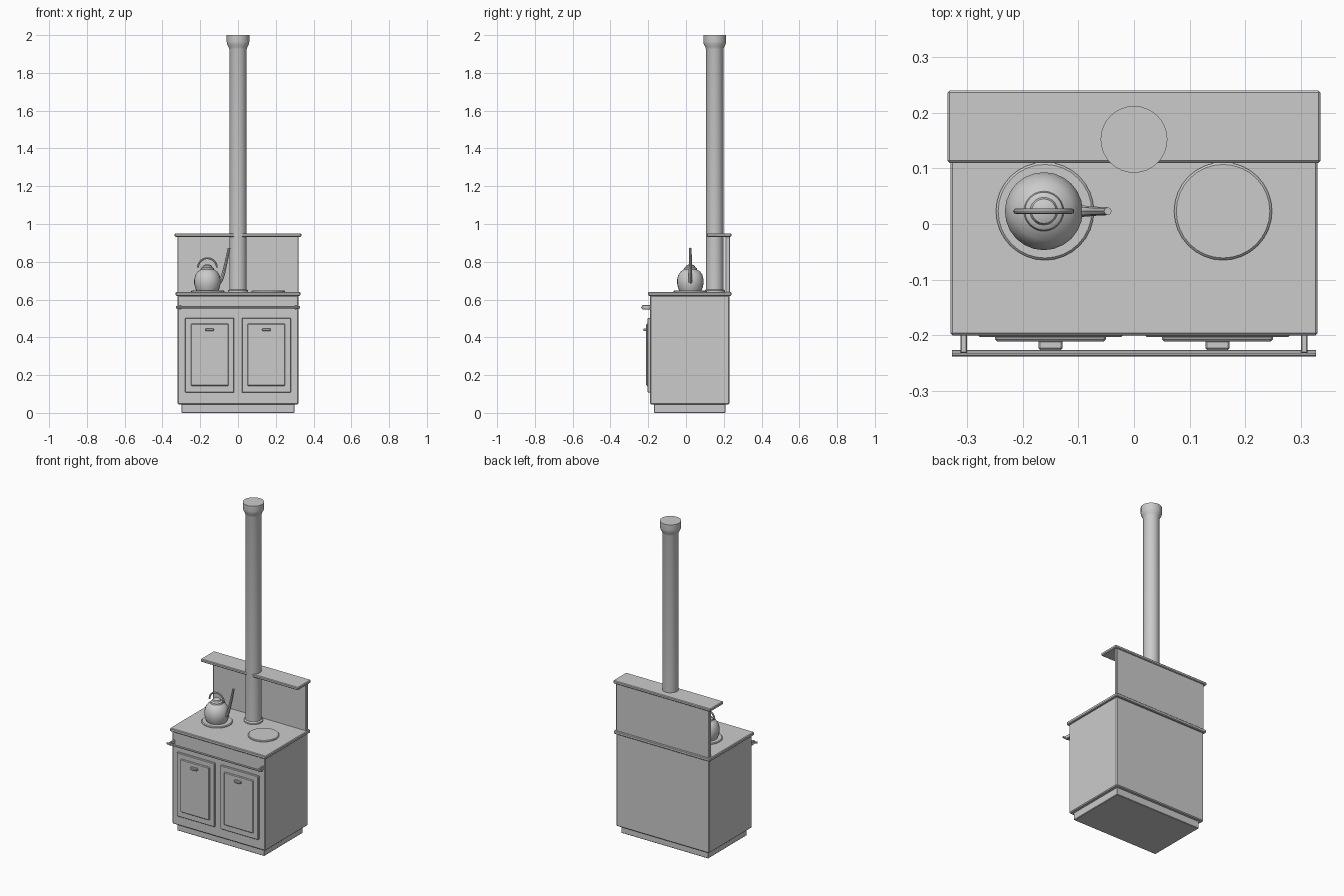
import bpy, bmesh
from math import pi, sin, cos, radians

if "Cube" in bpy.data.objects:
    bpy.data.objects.remove(bpy.data.objects["Cube"])


def finish(name, bm):
    bmesh.ops.recalc_face_normals(bm, faces=bm.faces)
    me = bpy.data.meshes.new(name)
    bm.to_mesh(me)
    bm.free()
    ob = bpy.data.objects.new(name, me)
    bpy.context.collection.objects.link(ob)
    return ob


def smooth(ob, angle=40):
    bpy.ops.object.select_all(action='DESELECT')
    bpy.context.view_layer.objects.active = ob
    ob.select_set(True)
    bpy.ops.object.shade_smooth_by_angle(angle=radians(angle))


def box(name, x, y, z, bevel=0.003):
    """Bevelled box from (min, max) ranges."""
    bm = bmesh.new()
    bmesh.ops.create_cube(bm, size=1)
    for v in bm.verts:
        v.co = [r[0] + (c + 0.5) * (r[1] - r[0]) for r, c in zip((x, y, z), v.co)]
    ob = finish(name, bm)
    if bevel:
        m = ob.modifiers.new("bevel", 'BEVEL')
        m.width, m.segments = bevel, 1
    return ob


def lathe(name, x, y, profile, n=24):
    """Revolve (radius, z) points around a vertical axis, capped."""
    bm = bmesh.new()
    rings = [[bm.verts.new((x + r * cos(2 * pi * i / n), y + r * sin(2 * pi * i / n), z))
              for i in range(n)] for r, z in profile]
    for a, b in zip(rings, rings[1:]):
        for i in range(n):
            j = (i + 1) % n
            bm.faces.new((a[i], a[j], b[j], b[i]))
    bm.faces.new(rings[0][::-1])
    bm.faces.new(rings[-1])
    ob = finish(name, bm)
    smooth(ob)
    return ob


def tube(name, points, radius, taper=None):
    """Round tube along a path, converted to a mesh."""
    cu = bpy.data.curves.new(name, 'CURVE')
    cu.dimensions = '3D'
    cu.bevel_depth, cu.bevel_resolution, cu.use_fill_caps = radius, 2, True
    sp = cu.splines.new('POLY')
    sp.points.add(len(points) - 1)
    for i, (p, c) in enumerate(zip(sp.points, points)):
        p.co = (*c, 1)
        p.radius = taper[i] if taper else 1
    ob = bpy.data.objects.new(name, cu)
    bpy.context.collection.objects.link(ob)
    bpy.ops.object.select_all(action='DESELECT')
    bpy.context.view_layer.objects.active = ob
    ob.select_set(True)
    bpy.ops.object.convert(target='MESH')
    smooth(bpy.context.view_layer.objects.active)


# stove carcass
box("plinth", (-0.30, 0.30), (-0.17, 0.21), (0, 0.052))
box("body", (-0.32, 0.32), (-0.19, 0.23), (0.045, 0.622), 0.005)
box("cooktop", (-0.33, 0.33), (-0.20, 0.24), (0.62, 0.64), 0.004)
box("splashback", (-0.32, 0.32), (0.21, 0.232), (0.635, 0.94))
box("warming_shelf", (-0.335, 0.335), (0.11, 0.24), (0.932, 0.95), 0.004)

# doors, hotplates and rail brackets on both sides
for side, s in (("left", -1), ("right", 1)):
    cx = 0.15 * s
    box(side + "_door", (cx - 0.13, cx + 0.13), (-0.203, -0.188), (0.107, 0.503))
    box(side + "_door_panel", (cx - 0.10, cx + 0.10), (-0.211, -0.200), (0.143, 0.472), 0.004)
    box(side + "_door_handle", (cx - 0.022, cx + 0.022), (-0.226, -0.209), (0.433, 0.448))
    lathe(side + "_hotplate", 0.16 * s, 0.023,
          [(0.088, 0.637), (0.088, 0.644), (0.084, 0.648)], 32)
    bx = 0.306 * s
    box(side + "_rail_bracket", (bx - 0.006, bx + 0.006), (-0.232, -0.187), (0.548, 0.570), 0.002)

# towel rail
tube("towel_rail", [(-0.327, -0.232, 0.559), (0.327, -0.232, 0.559)], 0.006)

# flue pipe with base flange and flared top
lathe("flue_pipe", 0, 0.152, [
    (0.054, 0.635), (0.054, 0.648), (0.046, 0.654), (0.046, 1.925),
    (0.050, 1.937), (0.058, 1.953), (0.060, 1.965), (0.060, 2.0)], 32)

# kettle
KX, KY = -0.162, 0.023
lathe("kettle_body", KX, KY, [
    (0.058, 0.646), (0.065, 0.662), (0.070, 0.685), (0.070, 0.705), (0.064, 0.730),
    (0.052, 0.748), (0.036, 0.758), (0.034, 0.766), (0.025, 0.772)], 24)
lathe("kettle_knob", KX, KY, [
    (0.018, 0.768), (0.025, 0.773), (0.022, 0.780), (0.010, 0.785)], 20)
tube("kettle_handle",
     [(KX + 0.050 * cos(pi * i / 16), KY, 0.769 + 0.050 * sin(pi * i / 16)) for i in range(17)],
     0.005)
tube("kettle_spout",
     [(-0.105, KY, 0.685), (-0.090, KY, 0.702), (-0.078, KY, 0.735),
      (-0.066, KY, 0.785), (-0.055, KY, 0.835), (-0.047, KY, 0.873)],
     0.010, [1.1, 1.0, 0.9, 0.8, 0.75, 0.7])
